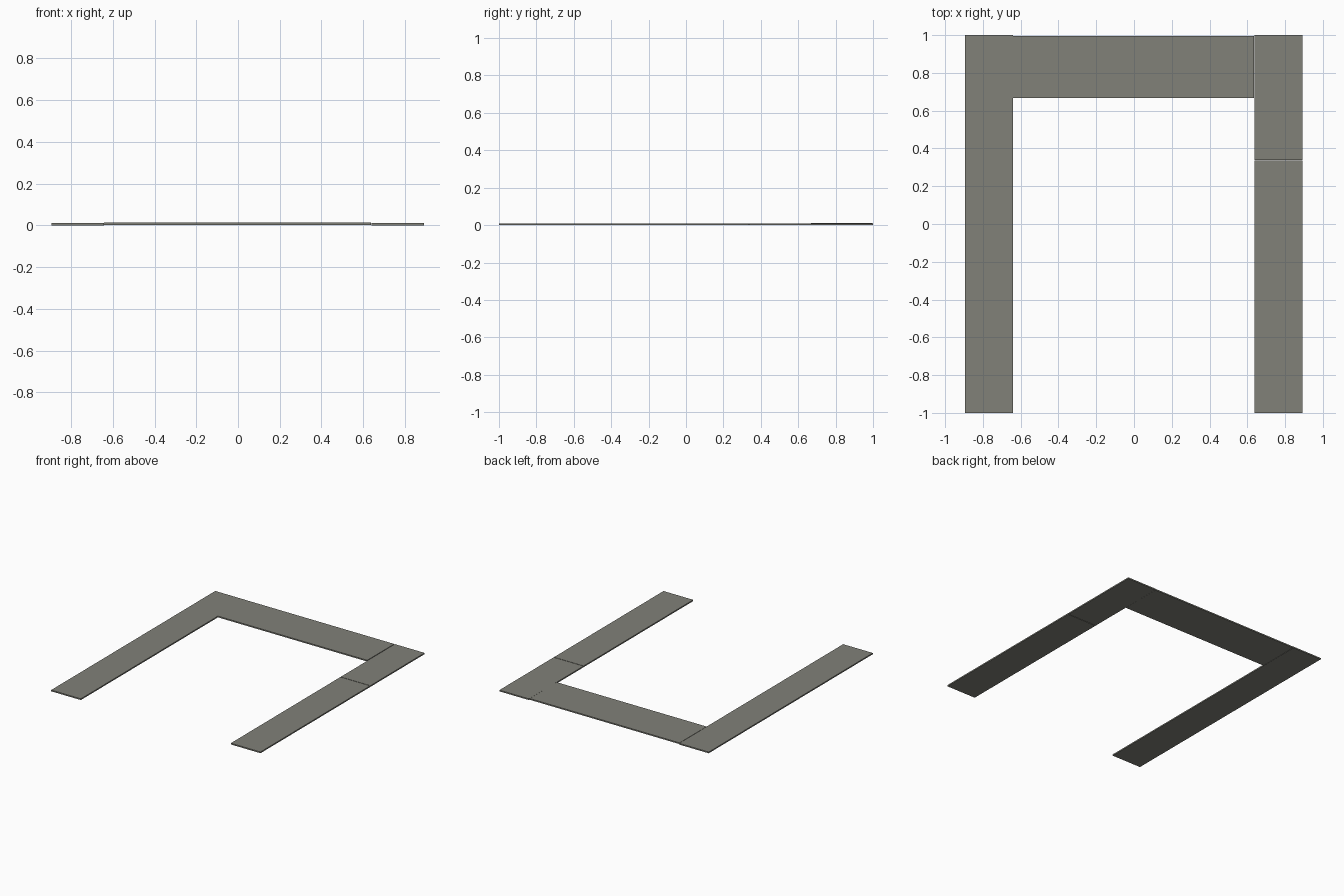
import bpy

if "Cube" in bpy.data.objects:
    bpy.data.objects.remove(bpy.data.objects["Cube"])

# single stone colour
stone = bpy.data.materials.new("grey stone")
stone.diffuse_color = (0.22, 0.22, 0.19, 1)
stone.use_nodes = True
stone.node_tree.nodes["Principled BSDF"].inputs["Base Color"].default_value = stone.diffuse_color


def slab(name, x0, x1, y0, y1, z0, z1):
    bpy.ops.mesh.primitive_cube_add(size=1)
    ob = bpy.context.object
    ob.name = name
    ob.location = ((x0 + x1) / 2, (y0 + y1) / 2, (z0 + z1) / 2)
    ob.scale = (x1 - x0, y1 - y0, z1 - z0)
    bpy.ops.object.transform_apply(location=True, scale=True)
    ob.data.materials.append(stone)


# side paths: left is one long slab, right is split with a thin joint
slab("left_path", -0.894, -0.641, -1, 1, 0, 0.010)
slab("right_path_front", 0.639, 0.892, -1, 0.335, 0, 0.010)
slab("right_path_back", 0.639, 0.892, 0.339, 1, 0, 0.010)

# connecting path across the back, a touch higher
slab("back_path", -0.643, 0.636, 0.667, 0.996, 0.002, 0.012)
